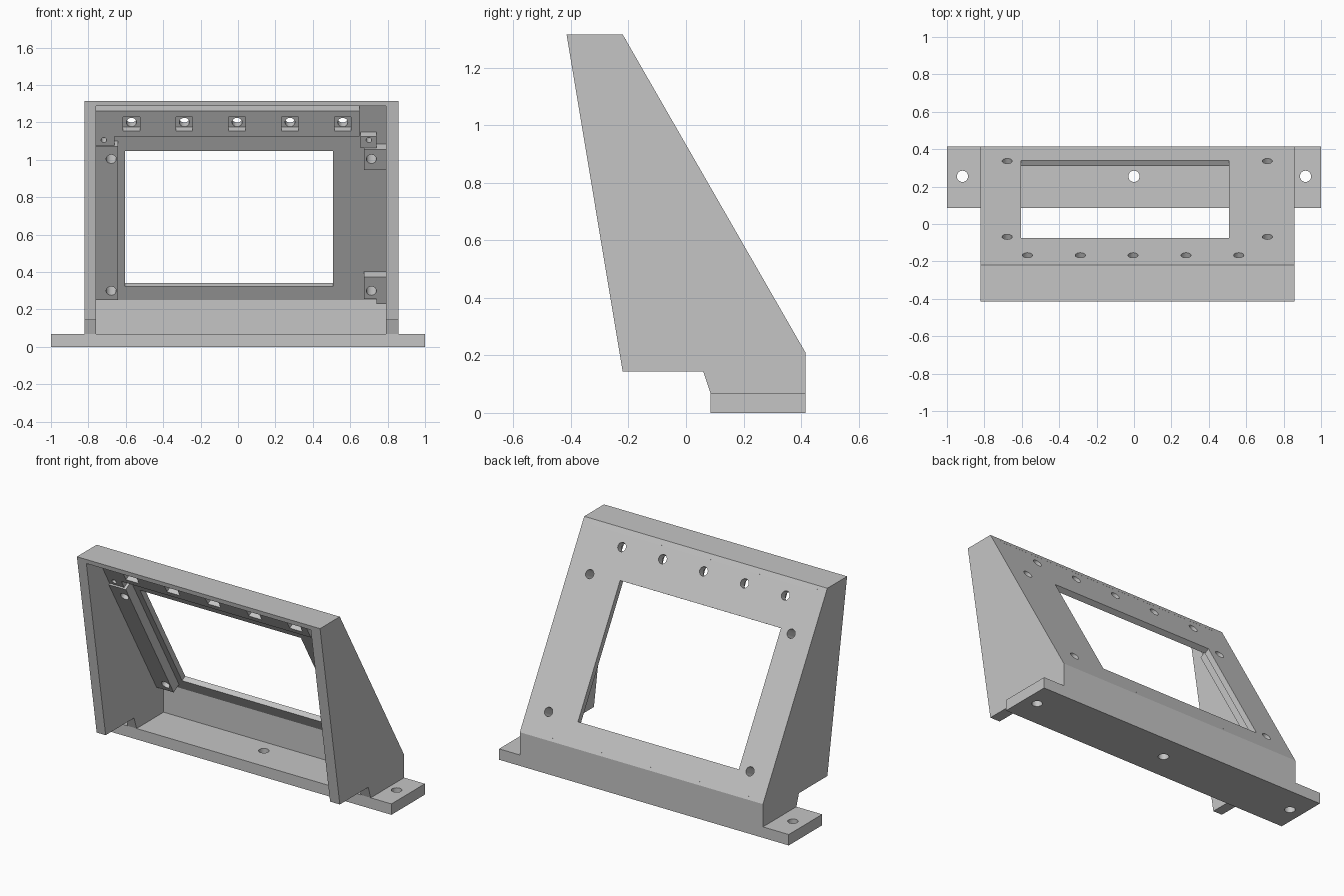
import bpy, bmesh, math
from mathutils import Matrix

if "Cube" in bpy.data.objects:
    bpy.data.objects.remove(bpy.data.objects["Cube"])

grey = bpy.data.materials.new("plain grey")
grey.use_nodes = True
grey.diffuse_color = (0.56, 0.56, 0.56, 1)
grey.node_tree.nodes["Principled BSDF"].inputs["Base Color"].default_value = grey.diffuse_color

# Frame of the tilted panel: x across, y up the slope, z inward from the outer face
SLOPE = math.atan2(1.105, -0.635)
TILT = Matrix.Translation((0, 0.415, 0.21)) @ Matrix.Rotation(SLOPE, 4, "X")
FLAT = Matrix.Identity(4)
# Turns a flat (y, z) profile so that it is extruded along x
SIDEWAYS = Matrix(((0, 0, 1, 0), (1, 0, 0, 0), (0, 1, 0, 0), (0, 0, 0, 1)))


def rect(x0, x1, y0, y1):
    return [(x0, y0), (x1, y0), (x1, y1), (x0, y1)]


def circle(x, y, radius, steps=32):
    turns = [math.tau * i / steps for i in range(steps)]
    return [(x + radius * math.cos(a), y + radius * math.sin(a)) for a in turns]


def plate(name, outline, depth, frame=TILT, holes=()):
    """Solid plate from an outline with holes, extruded over the depth range."""
    bm = bmesh.new()
    for loop in (outline, *holes):
        verts = [bm.verts.new((x, y, depth[0])) for x, y in loop]
        for a, b in zip(verts, verts[1:] + verts[:1]):
            bm.edges.new((a, b))
    bmesh.ops.triangle_fill(bm, edges=bm.edges[:], normal=(0, 0, 1))
    grown = bmesh.ops.extrude_face_region(bm, geom=bm.faces[:])["geom"]
    moved = [v for v in grown if isinstance(v, bmesh.types.BMVert)]
    bmesh.ops.translate(bm, vec=(0, 0, depth[1] - depth[0]), verts=moved)
    bm.transform(frame)
    bmesh.ops.recalc_face_normals(bm, faces=bm.faces)
    mesh = bpy.data.meshes.new(name)
    bm.to_mesh(mesh)
    bm.free()
    mesh.materials.append(grey)
    obj = bpy.data.objects.new(name, mesh)
    bpy.context.collection.objects.link(obj)


LEFT, RIGHT = 0.79, -0.76       # inner faces of the side walls
FLOOR = 0.068
SKIN, POCKET, BAR, BOSS = 0.035, 0.045, 0.085, 0.095
SCREWS = [circle(x, v, 0.027) for x in (-0.678, 0.713) for v in (0.157, 0.97)]
SLOTS = (-0.57, -0.287, -0.005, 0.278, 0.56)
SLOT_HOLES = [circle(x, 1.168, 0.027) for x in SLOTS]

# Floor with mounting ears
plate("floor_plate", rect(-1, 1, 0.085, 0.415), (0, FLOOR), FLAT,
      [circle(x, 0.255, 0.03) for x in (-0.917, 0, 0.917)])

# Side walls
wall = [(-0.415, 1.315), (-0.22, 1.315), (0.415, 0.21), (0.415, FLOOR),
        (0.085, FLOOR), (0.06, 0.143), (-0.22, 0.143)]
plate("right_wall", wall, (-0.822, RIGHT), SIDEWAYS)
plate("left_wall", wall, (LEFT, 0.857), SIDEWAYS)

# Back wall under the panel and lip above it
plate("back_wall", [(0.415, FLOOR), (0.415, 0.21), (0.405, 0.2274), (0.3747, 0.21),
                    (0.352, 0.25), (0.352, FLOOR)], (RIGHT, LEFT), SIDEWAYS)
plate("top_lip", [(-0.415, 1.315), (-0.22, 1.315), (-0.2035, 1.287), (-0.2339, 1.2695),
                  (-0.2439, 1.287), (-0.41, 1.287)], (RIGHT, LEFT), SIDEWAYS)

# Tilted panel with window, screw holes and slot holes
plate("panel", rect(RIGHT, LEFT, 0.0201, 1.242), (0, SKIN),
      holes=[rect(-0.603, 0.508, 0.15, 0.984)] + SCREWS + SLOT_HOLES)

# Raised top bar: drilled lower layer, upper layer with nut pockets
bar = rect(RIGHT, 0.65, 1.104, 1.262)
plate("top_bar_base", bar, (SKIN, POCKET), holes=SLOT_HOLES)
plate("top_bar", bar, (POCKET, BAR),
      holes=[rect(x - 0.045, x + 0.045, 1.138, 1.225) for x in SLOTS])

# Screw rail on one side, separate bosses on the other
plate("screw_rail", rect(RIGHT, -0.642, 0.1, 1.048), (SKIN, BOSS), holes=SCREWS[:2])
plate("lower_boss", rect(0.674, LEFT, 0.108, 0.242), (SKIN, BOSS), holes=[SCREWS[2]])
plate("upper_boss", rect(0.674, LEFT, 0.902, 1.029), (SKIN, BOSS), holes=[SCREWS[3]])
plate("lower_boss_foot", rect(0.74, LEFT, 0.076, 0.108), (SKIN, BOSS))

# Small pilot blocks beside the bar
plate("right_pilot_block", rect(RIGHT, -0.66, 1.04, 1.104), (SKIN, BAR),
      holes=[circle(-0.717, 1.081, 0.015)])
plate("left_pilot_block", rect(0.655, 0.74, 1.032, 1.102), (SKIN, BAR),
      holes=[circle(0.7, 1.081, 0.015)])
